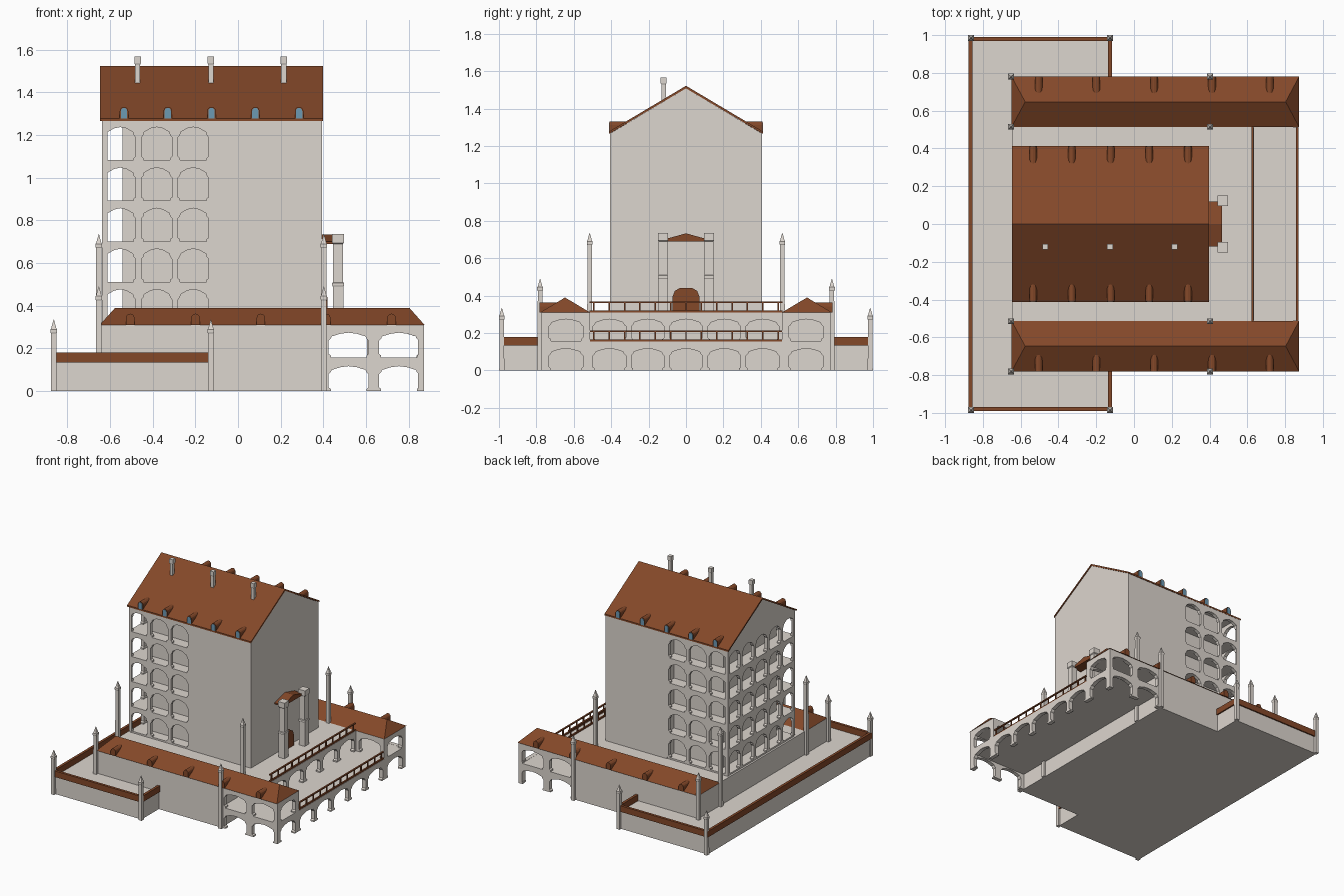
import bpy, bmesh, math
from mathutils import Vector as V

if "Cube" in bpy.data.objects:
    bpy.data.objects.remove(bpy.data.objects["Cube"])


def mat(name, c):
    m = bpy.data.materials.new(name)
    m.diffuse_color = (*c, 1)
    m.use_nodes = True
    m.node_tree.nodes["Principled BSDF"].inputs["Base Color"].default_value = m.diffuse_color
    return m


STONE = mat("plaster", (0.72, 0.67, 0.62))
BROWN = mat("brown", (0.23, 0.065, 0.022))
BLUE = mat("window_blue", (0.15, 0.32, 0.45))
X, Y, Z = V((1, 0, 0)), V((0, 1, 0)), V((0, 0, 1))


def finish(name, bm, m):
    bmesh.ops.recalc_face_normals(bm, faces=bm.faces)
    me = bpy.data.meshes.new(name)
    bm.to_mesh(me)
    bm.free()
    me.materials.append(m)
    ob = bpy.data.objects.new(name, me)
    bpy.context.collection.objects.link(ob)
    return ob


def prism(name, pts, o, u, v, w, m=STONE):
    """Extrude a 2D outline (in u, v from origin o) along w."""
    bm = bmesh.new()
    vs = [bm.verts.new(V(o) + u * a + v * b) for a, b in pts]
    f = bm.faces.new(vs)
    r = bmesh.ops.extrude_face_region(bm, geom=[f])
    bmesh.ops.translate(bm, vec=w, verts=[e for e in r["geom"] if isinstance(e, bmesh.types.BMVert)])
    bm.faces.ensure_lookup_table()
    if f.is_valid is False or len([q for q in bm.faces if len(q.verts) == len(pts)]) < 2:
        bm.faces.new(vs)
    return finish(name, bm, m)


def box(name, x0, x1, y0, y1, z0, z1, m=STONE):
    return prism(name, [(x0, y0), (x1, y0), (x1, y1), (x0, y1)], (0, 0, z0), X, Y, Z * (z1 - z0), m)


def tower(name, x, y, rings, m=STONE):
    """Square post from (z, half width) rings."""
    bm = bmesh.new()
    prev = None
    for z, h in rings:
        cur = [bm.verts.new((x + a * h, y + b * h, z)) for a, b in ((-1, -1), (1, -1), (1, 1), (-1, 1))]
        if prev:
            for i in range(4):
                bm.faces.new((prev[i], prev[(i + 1) % 4], cur[(i + 1) % 4], cur[i]))
        else:
            bm.faces.new(cur)
        prev = cur
    bm.faces.new(prev)
    return finish(name, bm, m)


def arcade(name, n, length, ow, oh, height, o, u, w):
    """Comb-shaped wall with n peaked openings."""
    p = length / n
    pts = [(0, height), (0, 0)]
    half = [(-ow / 2 + .01, 0), (-ow / 2 + .01, .01), (-ow / 2, .018), (-ow / 2, oh * .68),
            (-ow / 2 + .01, oh * .76), (-ow / 2 + .014, oh * .85), (-ow * .2, oh * .96)]
    for i in range(n):
        c = p * (i + .5)
        pts += [(c + a, b) for a, b in half] + [(c, oh)] + [(c - a, b) for a, b in reversed(half)]
    pts += [(length, 0), (length, height)]
    prism(name, pts, o, u, Z, w)


def dormer(name, x, s, y0, y1, z, m=BROWN, r=.02, h=.06):
    arc = [(r * math.cos(t * math.pi / 6), h - r + r * math.sin(t * math.pi / 6)) for t in range(7)]
    prism(name, [(-r, 0), (r, 0)] + arc, (x, s * y0, z), X, Z, Y * s * (y1 - y0), m)


def railing(name, x, z, h=.058):
    box(name + "_bottom", x - .006, x + .006, -.515, .515, z, z + .01, BROWN)
    box(name + "_top", x - .006, x + .006, -.515, .515, z + h - .008, z + h, BROWN)
    for i in range(13):
        y = -.492 + .082 * i
        box(name + "_baluster", x - .004, x + .004, y - .004, y + .004, z + .01, z + h - .008, BROWN)


# Lower base and rear terrace
box("base", -.646, .40, -.772, .772, 0, .31)
prism("rear_terrace", [(-.868, -.98), (-.127, -.98), (-.127, -.772), (-.646, -.772), (-.646, .772),
                       (-.127, .772), (-.127, .98), (-.868, .98)], (0, 0, 0), X, Y, Z * .134)
box("parapet_rear", -.876, -.856, -.99, .99, .134, .18, BROWN)

# Main house: core, storey slabs and gabled top
box("house_core", -.124, .393, -.405, .405, .31, 1.265)
box("loggia_core", -.54, -.124, -.32, .32, .31, 1.265)
prism("gable", [(-.405, 1.262), (.405, 1.262), (.405, 1.268), (0, 1.508), (-.405, 1.268)],
      (-.637, 0, 0), Y, Z, X * 1.03)
prism("main_roof", [(-.412, 1.265), (-.412, 1.277), (0, 1.522), (.412, 1.277), (.412, 1.265), (0, 1.508)],
      (-.646, 0, 0), Y, Z, X * 1.044, BROWN)
for i in range(5):
    z = .322 + .19 * i
    box("storey_slab", -.632, -.124, -.40, .40, max(z - .035, .31), z)
    arcade("loggia_end", 5, .81, .138, .155, .19, (-.637, -.405, z), Y, X * .025)
    for s in (-1, 1):
        arcade("loggia_side", 3, .513, .145, .155, .19, (-.637, s * .405, z), X, Y * -s * .025)
    for s in (-1, 1):
        x = -.534 + .205 * i
        dormer("roof_dormer", x, s, .41, .315, 1.272)
        dormer("dormer_window", x, s, .413, .40, 1.277, BLUE, .015, .05)
for x in (-.47, -.127, .214):
    tower("chimney", x, -.12, [(1.44, .012), (1.53, .012), (1.535, .015), (1.567, .015)])

# Front arcades and their floors
box("lower_floor", .40, .865, -.767, .767, .122, .156)
box("upper_floor", .40, .63, -.767, .767, .275, .31)
arcade("lower_arcade", 5, 1.024, .175, .117, .156, (.872, -.512, 0), Y, X * -.03)
arcade("upper_arcade", 5, 1.024, .175, .117, .153, (.635, -.512, .157), Y, X * -.03)
railing("upper_railing", .627, .31)
railing("lower_railing", .864, .156)

for s in (-1, 1):
    # Wings: arcaded ends, hipped roofs, dormers
    box("wing_ceiling", .63, .867, *sorted((s * .517, s * .767)), .275, .31)
    for z, h in ((0, .157), (.157, .153)):
        arcade("wing_side_arcade", 2, .472, .187, .117, h, (.40, s * .772, z), X, Y * -s * .03)
        arcade("wing_end_arcade", 1, .26, .18, .117, h, (.872, s * .642 - .13, z), Y, X * -.03)
    arcade("wing_inner_arcade", 1, .237, .187, .117, .153, (.635, s * .513, .157), X, Y * s * .03)
    bm = bmesh.new()
    a, b, c = s * .513, s * .78, s * .647
    q = [bm.verts.new(p) for p in ((-.648, a, .31), (.874, a, .31), (.874, b, .31), (-.648, b, .31),
                                   (-.576, c, .39), (.803, c, .39))]
    for f in ((0, 1, 2, 3), (0, 1, 5, 4), (1, 2, 5), (2, 3, 4, 5), (3, 0, 4)):
        bm.faces.new([q[i] for i in f])
    finish("wing_roof", bm, BROWN)
    for i in range(5):
        dormer("wing_dormer", -.505 + .306 * i, s, .782, .69, .31, BROWN, .02, .053)

    # Rear terrace parapets
    box("parapet_side", -.868, -.127, *sorted((s * .97, s * .99)), .134, .18, BROWN)
    box("parapet_return", -.137, -.117, *sorted((s * .772, s * .98)), .134, .18, BROWN)

    # Pointed corner posts
    for x, y, top in ((-.863, .985, .335), (-.127, .985, .335), (-.652, .78, .49), (.402, .78, .49),
                      (-.652, .515, .735), (.402, .515, .735)):
        tower("corner_post", x, s * y, [(0, .0135), (top - .065, .0125), (top - .06, .0155),
                                        (top - .045, .0155), (top - .04, .012), (top, .001)])

    # Entrance pillars
    tower("entrance_pillar", .469, s * .123, [(.31, .025), (.49, .025), (.495, .028), (.507, .028), (.51, .023),
                                              (.69, .023), (.695, .028), (.735, .028)])

# Entrance canopy and arched door
prism("entrance_canopy", [(-.12, .69), (.12, .69), (.12, .70), (0, .733), (-.12, .70)],
      (.39, 0, 0), Y, Z, X * .077, BROWN)
door = [(-.072, 0), (.072, 0), (.072, .085), (.06, .115), (.035, .13), (-.035, .13), (-.06, .115), (-.072, .085)]
prism("door", door, (.39, 0, .31), Y, Z, X * .03, BROWN)
